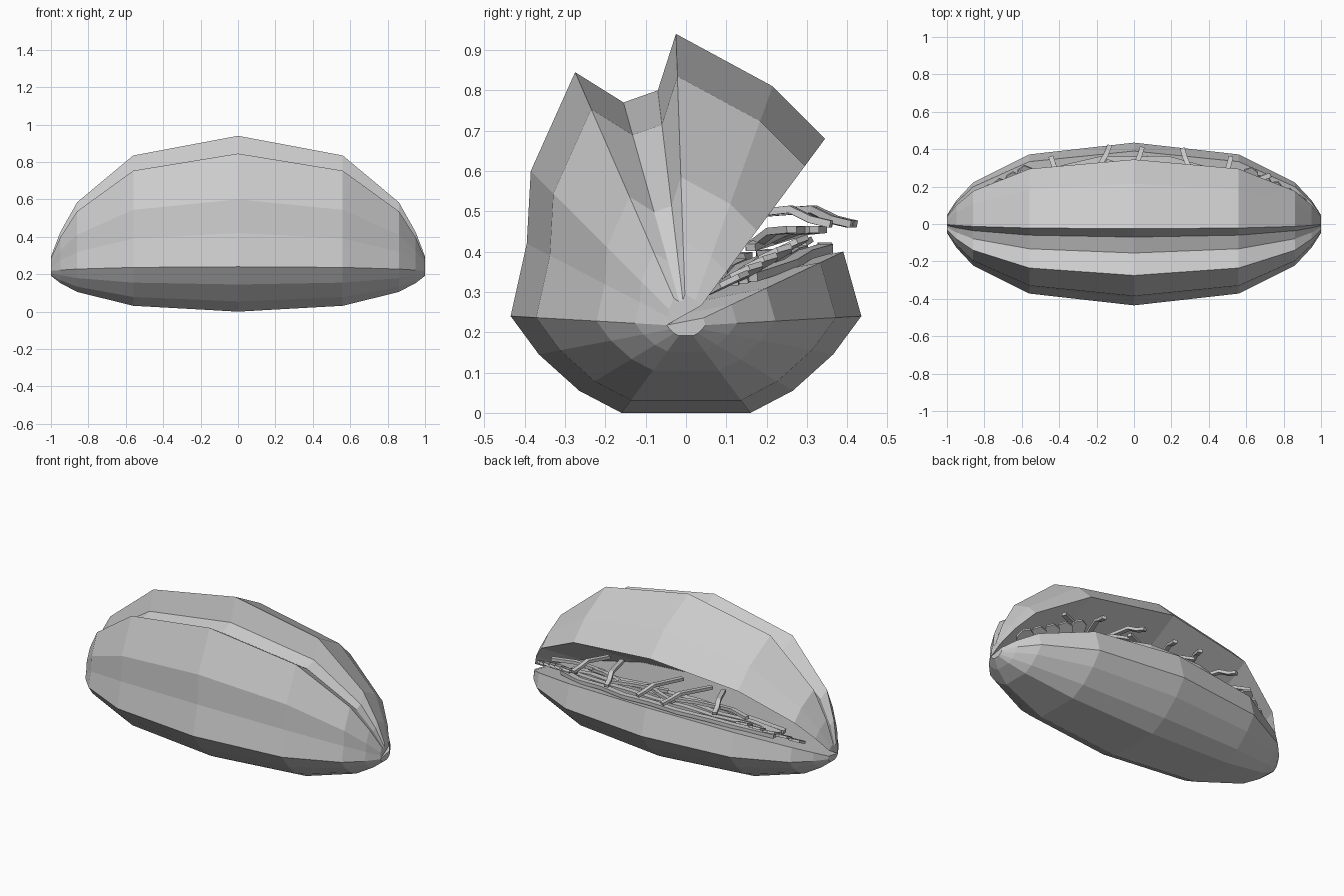
import bpy, bmesh, math, random
from mathutils import Vector, Matrix

if "Cube" in bpy.data.objects:
    bpy.data.objects.remove(bpy.data.objects["Cube"])

random.seed(4)
grey = bpy.data.materials.new("light grey")
grey.diffuse_color = (0.6, 0.6, 0.6, 1)
grey.use_nodes = True
grey.node_tree.nodes["Principled BSDF"].inputs["Base Color"].default_value = grey.diffuse_color


def finish(bm, name):
    bmesh.ops.recalc_face_normals(bm, faces=bm.faces)
    me = bpy.data.meshes.new(name)
    bm.to_mesh(me)
    bm.free()
    me.materials.append(grey)
    ob = bpy.data.objects.new(name, me)
    bpy.context.collection.objects.link(ob)
    return ob


# Bread halves: one cross-section shrunk toward the ends of the loaf
STATIONS = [(0, 1), (0.56, 0.855), (0.86, 0.51), (0.95, 0.29), (1.0, 0.11)]
RINGS = [(-x, s) for x, s in STATIONS[:0:-1]] + STATIONS
PIVOT = 0.215


def bread(name, profile):
    bm = bmesh.new()
    rings = [[bm.verts.new((x, y * s, PIVOT + (z - PIVOT) * s)) for y, z in profile]
             for x, s in RINGS]
    n = len(profile)
    for a, b in zip(rings, rings[1:]):
        for i in range(n):
            j = (i + 1) % n
            bm.faces.new((a[i], a[j], b[j], b[i]))
    bm.faces.new(rings[0])
    bm.faces.new(rings[-1])
    return finish(bm, name)


bread("lower_bread", [(-0.435, 0.24), (-0.365, 0.145), (-0.265, 0.055), (-0.16, 0),
                      (0.16, 0), (0.265, 0.055), (0.365, 0.145), (0.435, 0.24),
                      (0.39, 0.40)])
bread("upper_bread", [(-0.435, 0.24), (-0.395, 0.42), (-0.385, 0.60), (-0.275, 0.845),
                      (-0.155, 0.77), (-0.07, 0.80), (-0.025, 0.94), (0.215, 0.81),
                      (0.345, 0.68)])


# Fillings: bent sticks with a rectangular section
def stick(bm, points, w=0.026, h=0.018):
    pts = [Vector(p) for p in points]
    rings = []
    for i, p in enumerate(pts):
        d = (pts[min(i + 1, len(pts) - 1)] - pts[max(i - 1, 0)]).normalized()
        side = d.cross(Vector((0, 0, 1))).normalized() * w / 2
        up = side.cross(d).normalized() * h / 2
        rings.append([bm.verts.new(p + a * side + b * up)
                      for a, b in ((-1, -1), (1, -1), (1, 1), (-1, 1))])
    for a, b in zip(rings, rings[1:]):
        for i in range(4):
            j = (i + 1) % 4
            bm.faces.new((a[i], a[j], b[j], b[i]))
    bm.faces.new(rings[0])
    bm.faces.new(rings[-1])


# Crossing sticks that poke out of the opening
bm = bmesh.new()
for x, lean, tip in ((-0.16, 0.10, 0.42), (0.02, 0.08, 0.41), (0.28, -0.07, 0.405),
                     (0.50, 0.06, 0.36), (-0.42, -0.08, 0.36)):
    stick(bm, [(x - lean, 0.12, 0.49), (x - 0.2 * lean, tip - 0.10, 0.505),
               (x + 0.1 * lean, tip - 0.05, 0.48), (x + 0.3 * lean, tip, 0.468)])
finish(bm, "crossing_sticks")

# Slanted sticks forming a lattice
bm = bmesh.new()
for k, x in enumerate((-0.48, -0.25, -0.02, 0.17, 0.38, 0.6)):
    s = 1 if k % 2 else -1
    e = 0.34 - 0.13 * abs(x)
    stick(bm, [(x - 0.16 * s, 0.16, 0.41), (x, e - 0.05, 0.45), (x + 0.13 * s, e, 0.455)])
finish(bm, "lattice_sticks")

# Long curved strips lying on the lower bread
bm = bmesh.new()
for k in range(4):
    y0, z0 = 0.35 - 0.07 * k, 0.412 - 0.008 * k
    pts = []
    for i in range(9):
        x = -0.72 + 0.18 * i
        f = 1 - 0.55 * (x / 0.75) ** 2
        pts.append((x, y0 * f + 0.012 * math.sin(3 * i + k),
                    PIVOT + (z0 - PIVOT) * (0.25 + 0.75 * f)))
    stick(bm, pts, 0.035, 0.022)
finish(bm, "long_strips")


# Fanned flat slices near both ends
def slice_fan(name, spots):
    bm = bmesh.new()
    for x, y, z, turn in spots:
        m = (Matrix.Translation((x, y, z)) @ Matrix.Rotation(turn, 4, 'Z')
             @ Matrix.Rotation(0.45, 4, 'X') @ Matrix.Diagonal((1, 1.25, 1, 1)))
        bmesh.ops.create_cone(bm, cap_ends=True, segments=7, radius1=0.048,
                              radius2=0.048, depth=0.014, matrix=m)
    finish(bm, name)


slice_fan("left_slices", [(-0.58 - 0.065 * i, 0.26 - 0.035 * i, 0.405 - 0.022 * i,
                           0.5 * random.random()) for i in range(5)])
slice_fan("right_slices", [(0.62 + 0.065 * i, 0.25 - 0.037 * i, 0.41 - 0.022 * i,
                            -0.5 * random.random()) for i in range(5)])
